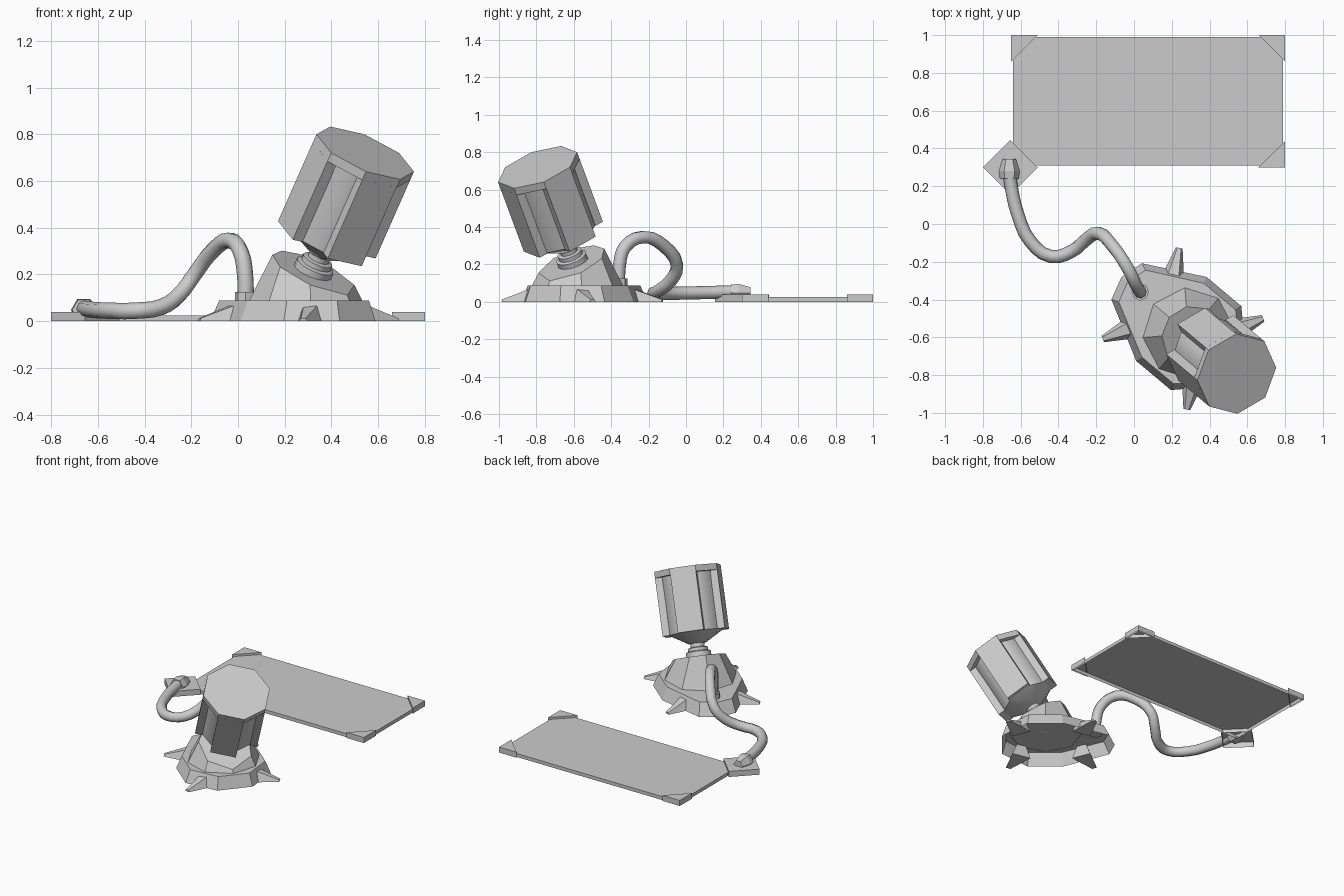
import bpy, bmesh
from math import sin, cos, radians, pi
from mathutils import Matrix, Vector

if "Cube" in bpy.data.objects:
    bpy.data.objects.remove(bpy.data.objects["Cube"])

# Local frames: base turned 40 degrees, head also tilted 30 degrees
BASE = Matrix.Translation((0.29, -0.58, 0)) @ Matrix.Rotation(radians(-40), 4, 'Z')
HEAD = BASE @ Matrix.Translation((0, 0, 0.145)) @ Matrix.Rotation(radians(30), 4, 'Y')


def ring(r, z, n=8, off=0.0):
    return [(r * cos(off + 2 * pi * i / n), r * sin(off + 2 * pi * i / n), z) for i in range(n)]


def finish(name, bm, smooth=None):
    bmesh.ops.recalc_face_normals(bm, faces=bm.faces)
    me = bpy.data.meshes.new(name)
    bm.to_mesh(me)
    bm.free()
    ob = bpy.data.objects.new(name, me)
    bpy.context.collection.objects.link(ob)
    if smooth:
        bpy.ops.object.select_all(action='DESELECT')
        ob.select_set(True)
        bpy.context.view_layer.objects.active = ob
        bpy.ops.object.shade_smooth_by_angle(angle=radians(smooth))
    return ob


def loft(name, rings, M=Matrix(), bottom=True, top=True, smooth=None):
    bm = bmesh.new()
    vs = [[bm.verts.new(M @ Vector(p)) for p in r] for r in rings]
    for a, b in zip(vs, vs[1:]):
        for i in range(len(a)):
            j = (i + 1) % len(a)
            bm.faces.new((a[i], a[j], b[j], b[i]))
    if bottom:
        bm.faces.new(vs[0][::-1])
    if top:
        bm.faces.new(vs[-1])
    return finish(name, bm, smooth)


def slab(name, pts, h):
    return loft(name, [[(x, y, z) for x, y in pts] for z in (0, h)], bottom=False)


# Flat panel with corner brackets, hollow underneath
slab("panel", [(-0.64, 0.31), (0.79, 0.31), (0.79, 0.99), (-0.64, 0.99)], 0.025)
for n, x, y, sx, sy in (("back_left", -0.65, 1, 1, -1), ("back_right", 0.8, 1, -1, -1),
                        ("front_right", 0.8, 0.3, -1, 1)):
    slab("bracket_" + n, [(x, y), (x + 0.14 * sx, y), (x, y + 0.14 * sy)], 0.04)
slab("socket_plate", [(-0.8, 0.3), (-0.655, 0.155), (-0.51, 0.3), (-0.655, 0.445)], 0.04)

# Plug where the cable meets the panel
PLUG = Matrix.Translation((-0.66, 0.24, 0.048)) @ Matrix.Rotation(radians(-90), 4, 'X')
loft("cable_plug", [ring(0.05, 0, 6), ring(0.055, 0.04, 6), ring(0.035, 0.105, 6)], PLUG)

# Base skirt: octagon drawn out to a nose, open below, joined to the cone
outline = [(0.314 * cos(radians(a)), 0.314 * sin(radians(a)))
           for a in (-112.5, -67.5, -22.5, 22.5, 67.5, 112.5)]
outline += [(-0.43, 0.125), (-0.465, 0), (-0.43, -0.125)]
bm = bmesh.new()
low = [bm.verts.new(BASE @ Vector((x, y, 0))) for x, y in outline]
mid = [bm.verts.new(BASE @ Vector((x * 0.91, y * 0.88, 0.088))) for x, y in outline]
inn = [bm.verts.new(BASE @ Vector(p)) for p in ring(0.244, 0.088)]
for i in range(9):
    j = (i + 1) % 9
    bm.faces.new((low[i], low[j], mid[j], mid[i]))
loops = [bm.edges.get((mid[i], mid[(i + 1) % 9])) for i in range(9)]
loops += [bm.edges.new((inn[i], inn[(i + 1) % 8])) for i in range(8)]
bmesh.ops.bridge_loops(bm, edges=loops)
finish("base_skirt", bm)

# Cone with slanted top
top = []
for i in range(8):
    c, s = cos(i * pi / 4), sin(i * pi / 4)
    u = 0.17 * c / (1 - 0.265 * c)
    r = 0.17 + 0.265 * u
    top.append((r * c, r * s, 0.232 - 0.52 * u))
loft("base_cone", [ring(0.245, 0.085), top], BASE, bottom=False)

# Four ground spikes
for i, (u, v, a) in enumerate(((0.25, 0.315, 62), (0.25, -0.315, -62),
                               (-0.33, 0.315, 118), (-0.33, -0.315, -118))):
    S = BASE @ Matrix.Translation((u, v, 0)) @ Matrix.Rotation(radians(a), 4, 'Z')
    sect = [[(x, -w, 0), (x, w, 0), (x, t, h), (x, -t, h)]
            for x, w, t, h in ((-0.19, 0.068, 0.035, 0.082), (0, 0.018, 0.01, 0.012))]
    loft("spike_%d" % (i + 1), sect, S)

# Ball joint and neck
loft("ball_joint", [ring(0.08 * cos(t), 0.02 + 0.08 * sin(t), 12)
                    for t in (-1.3, -0.8, -0.3, 0.3, 0.8)], HEAD, smooth=50)
loft("neck", [ring(r, z, 12) for r, z in ((0.085, 0.06), (0.085, 0.108), (0.068, 0.114),
     (0.068, 0.135), (0.048, 0.14), (0.048, 0.175))], HEAD, smooth=35)

# Head: core with tapered foot, cap and four raised side panels
loft("head_core", [ring(0.06, 0.165), ring(0.185, 0.237), ring(0.19, 0.63)], HEAD, smooth=50)
loft("head_cap", [ring(0.226, 0.622), ring(0.226, 0.664)], HEAD)
for i in range(4):
    R = HEAD @ Matrix.Rotation(radians(-22.5 + 90 * i), 4, 'Z')
    loft("head_panel_%d" % (i + 1),
         [[(0.16, -0.086, z), (0.209, -0.086, z), (0.209, 0.086, z), (0.16, 0.086, z)]
          for z in (0.235, 0.624)], R)

# Cable and its collar on the base
loft("cable_collar", [ring(0.046, 0.08), ring(0.046, 0.125)],
     Matrix.Translation((0.033, -0.36, 0)))
path = [(-0.66, 0.28, 0.055), (-0.65, 0.2, 0.052), (-0.615, 0.05, 0.048), (-0.55, -0.09, 0.045),
        (-0.44, -0.172, 0.045), (-0.33, -0.145, 0.06), (-0.25, -0.08, 0.115),
        (-0.19, -0.048, 0.195), (-0.11, -0.12, 0.3), (-0.035, -0.23, 0.346),
        (0.012, -0.325, 0.295), (0.03, -0.355, 0.2), (0.033, -0.36, 0.08)]
cu = bpy.data.curves.new("cable", 'CURVE')
cu.dimensions = '3D'
cu.bevel_depth = 0.035
cu.bevel_resolution = 2
cu.resolution_u = 3
cu.use_fill_caps = True
sp = cu.splines.new('BEZIER')
sp.bezier_points.add(len(path) - 1)
for bp, p in zip(sp.bezier_points, path):
    bp.co = p
    bp.handle_left_type = bp.handle_right_type = 'AUTO'
bpy.context.collection.objects.link(bpy.data.objects.new("cable", cu))
